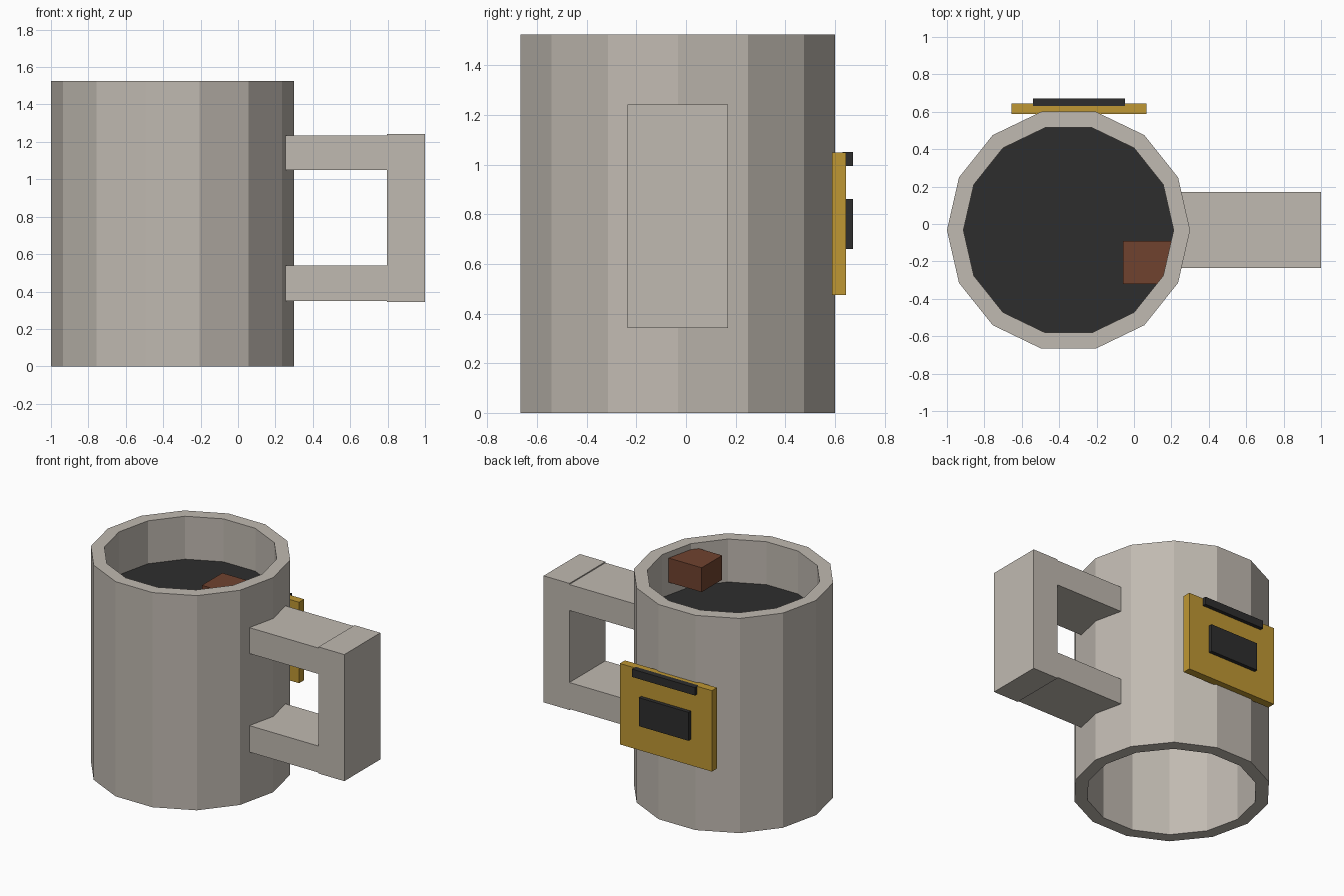
import bpy, bmesh, math

if "Cube" in bpy.data.objects:
    bpy.data.objects.remove(bpy.data.objects["Cube"])

CX, CY, SIDES = -0.35, -0.033, 14


def material(name, rgb):
    m = bpy.data.materials.new(name)
    m.diffuse_color = (*rgb, 1)
    m.use_nodes = True
    m.node_tree.nodes["Principled BSDF"].inputs["Base Color"].default_value = m.diffuse_color
    return m


STONE = material("warm_grey", (0.53, 0.49, 0.44))
GOLD = material("mustard", (0.52, 0.31, 0.033))
DARK = material("near_black", (0.027, 0.027, 0.027))
BROWN = material("brown", (0.16, 0.055, 0.028))


def finish(name, bm, mat):
    bmesh.ops.recalc_face_normals(bm, faces=bm.faces)
    mesh = bpy.data.meshes.new(name)
    bm.to_mesh(mesh)
    bm.free()
    mesh.materials.append(mat)
    ob = bpy.data.objects.new(name, mesh)
    bpy.context.collection.objects.link(ob)
    return ob


def box(name, x, y, z, mat):
    """Box from (min, max) ranges on each axis."""
    bm = bmesh.new()
    bmesh.ops.create_cube(bm, size=1)
    for v in bm.verts:
        v.co = [r[0] + (c + 0.5) * (r[1] - r[0]) for c, r in zip(v.co, (x, y, z))]
    return finish(name, bm, mat)


def ring(bm, radius, z):
    step = 2 * math.pi / SIDES
    return [bm.verts.new((CX + radius * math.cos(i * step),
                          CY + radius * math.sin(i * step), z)) for i in range(SIDES)]


# Mug body: a thick tube, open at both ends
bm = bmesh.new()
loops = [ring(bm, r, z) for r, z in ((0.65, 0), (0.65, 1.525), (0.562, 1.525), (0.562, 0))]
for a, b in zip(loops, loops[1:] + loops[:1]):
    for i in range(SIDES):
        j = (i + 1) % SIDES
        bm.faces.new((a[i], a[j], b[j], b[i]))
finish("mug_body", bm, STONE)

# Drink surface
bm = bmesh.new()
bm.faces.new(ring(bm, 0.565, 1.22))
finish("drink", bm, DARK)

# Lump by the rim
box("floating_cube", (-0.06, 0.204), (-0.32, -0.09), (1.31, 1.483), BROWN)

# Handle: two arms and a grip
HANDLE_Y = (-0.235, 0.17)
for name, z in (("handle_top", (1.05, 1.234)), ("handle_bottom", (0.35, 0.538))):
    box(name, (0.23, 0.80), HANDLE_Y, z, STONE)
box("handle_grip", (0.797, 1.0), HANDLE_Y, (0.343, 1.242), STONE)

# Badge on the back with two raised dark panels
box("badge_plate", (-0.655, 0.068), (0.588, 0.645), (0.475, 1.05), GOLD)
for name, x, z in (("badge_bar", (-0.54, -0.047), (0.995, 1.051)),
                   ("badge_panel", (-0.49, -0.10), (0.66, 0.862))):
    box(name, x, (0.63, 0.672), z, DARK)
